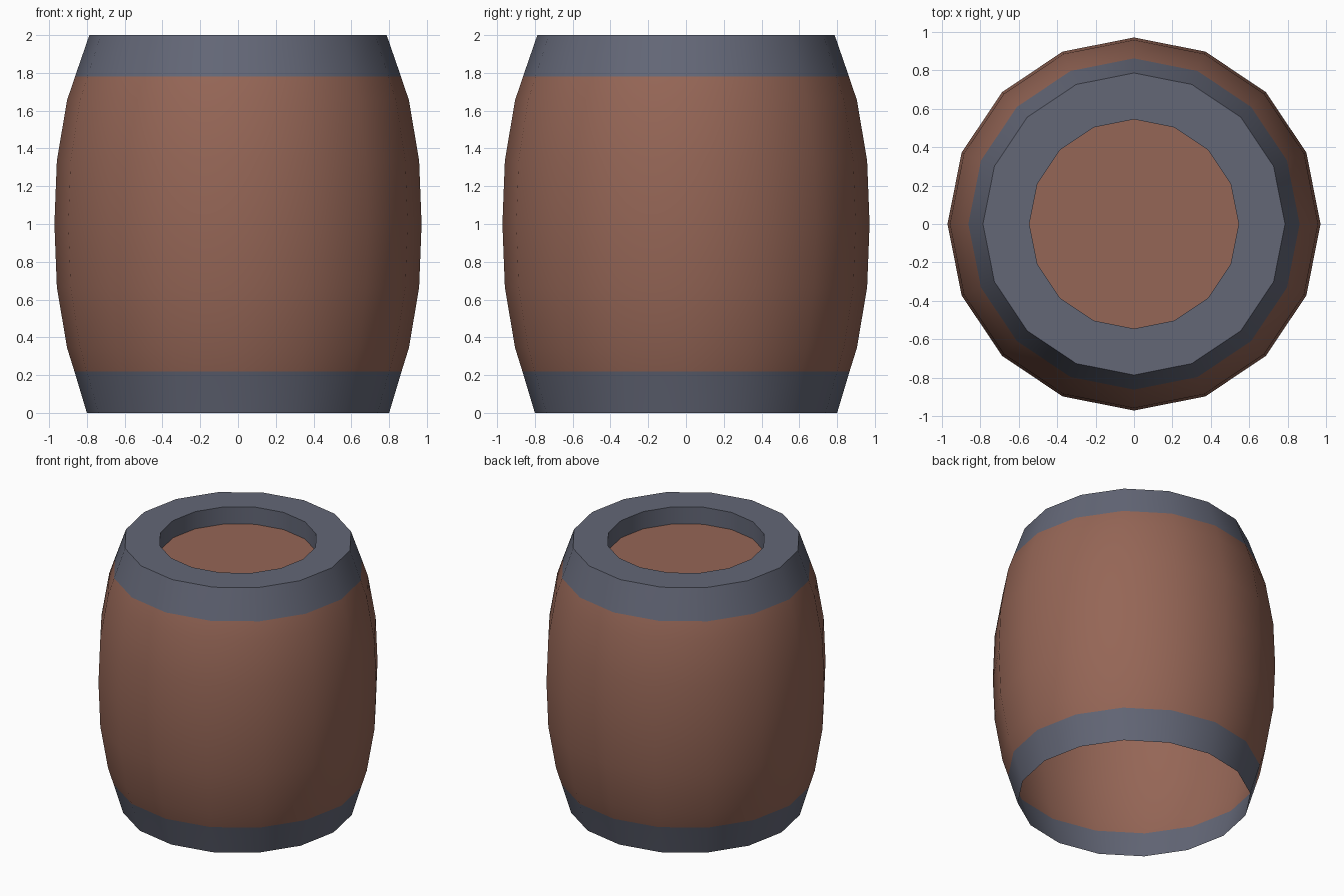
import bpy
import bmesh
from math import cos, sin, tau, radians

SIDES = 16

cube = bpy.data.objects.get("Cube")
if cube:
    bpy.data.objects.remove(cube, do_unlink=True)


def make_material(name, colour):
    mat = bpy.data.materials.new(name)
    mat.use_nodes = True
    mat.diffuse_color = (*colour, 1)
    mat.node_tree.nodes["Principled BSDF"].inputs["Base Color"].default_value = (*colour, 1)
    return mat


wood = make_material("brown wood", (0.30, 0.132, 0.093))
iron = make_material("blue grey iron", (0.125, 0.135, 0.183))


def add_ring(bm, radius, z):
    return [bm.verts.new((radius * cos(tau * i / SIDES), radius * sin(tau * i / SIDES), z))
            for i in range(SIDES)]


def finish(bm, name, materials):
    mesh = bpy.data.meshes.new(name)
    bm.to_mesh(mesh)
    bm.free()
    for mat in materials:
        mesh.materials.append(mat)
    obj = bpy.data.objects.new(name, mesh)
    bpy.context.collection.objects.link(obj)
    bpy.ops.object.select_all(action='DESELECT')
    obj.select_set(True)
    bpy.context.view_layer.objects.active = obj
    bpy.ops.object.shade_smooth_by_angle(angle=radians(30))
    return obj


# Barrel shell: open at the bottom, bulging sides, flat rim and recess wall
HOOP = 0.22
RIM_RADIUS, LID_HEIGHT = 0.545, 1.87
profile = [(0.80, 0), (0.866, HOOP), (0.905, 0.345), (0.959, 0.665), (0.972, 1),
           (0.959, 1.335), (0.905, 1.655), (0.863, 2 - HOOP), (0.787, 2),
           (RIM_RADIUS, 2), (RIM_RADIUS, LID_HEIGHT)]
bm = bmesh.new()
rings = [add_ring(bm, r, z) for r, z in profile]
for low, high in zip(rings, rings[1:]):
    for i in range(SIDES):
        j = (i + 1) % SIDES
        face = bm.faces.new((low[i], low[j], high[j], high[i]))
        # Iron hoops at both ends, wood between
        z = face.calc_center_median().z
        face.material_index = 0 if HOOP < z < 2 - HOOP else 1
finish(bm, "barrel_shell", [wood, iron])

# Sunken wooden lid
bm = bmesh.new()
bm.faces.new(add_ring(bm, RIM_RADIUS, LID_HEIGHT))
finish(bm, "barrel_lid", [wood])
